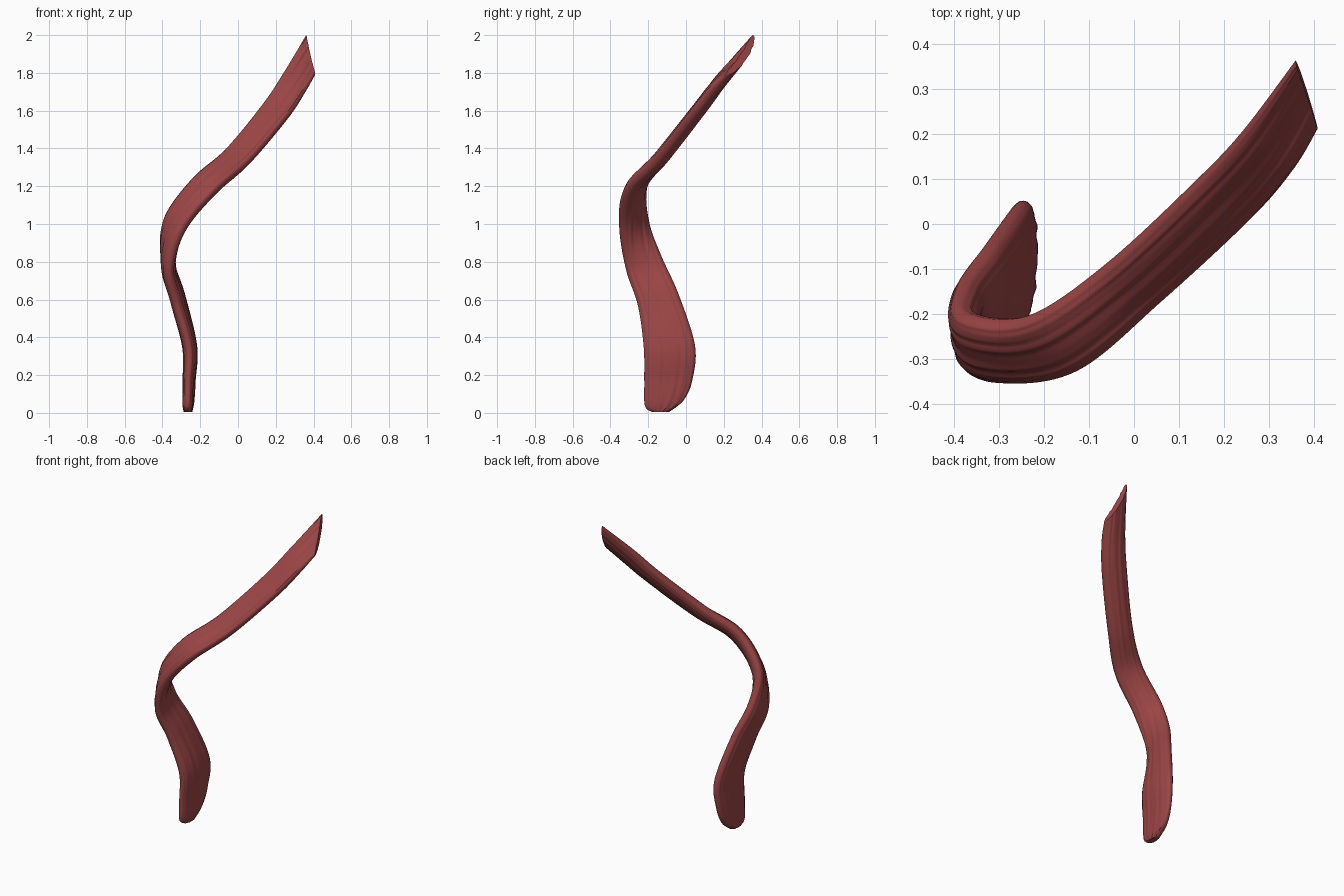
import bpy, bmesh, math
from mathutils import Vector

if "Cube" in bpy.data.objects:
    bpy.data.objects.remove(bpy.data.objects["Cube"])

# Sections from bottom to top: back/upper edge, front/lower edge, thickness, trough depth
SECTIONS = [
    ((-0.262, -0.09, 0.004), (-0.268, -0.180, 0.004), 0.040, 0.0),
    ((-0.260, -0.01, 0.070), (-0.267, -0.218, 0.040), 0.058, 0.0),
    ((-0.253, 0.035, 0.180), (-0.264, -0.221, 0.170), 0.064, 0.0),
    ((-0.250, 0.047, 0.360), (-0.262, -0.224, 0.350), 0.076, 0.0),
    ((-0.310, -0.040, 0.630), (-0.325, -0.255, 0.570), 0.076, 0.0),
    ((-0.375, -0.130, 0.830), (-0.365, -0.318, 0.760), 0.076, 0.0),
    ((-0.382, -0.203, 1.025), (-0.285, -0.347, 0.975), 0.078, 0.003),
    ((-0.242, -0.213, 1.230), (-0.118, -0.317, 1.170), 0.080, 0.004),
    ((-0.065, -0.098, 1.390), (0.065, -0.162, 1.330), 0.078, 0.005),
    ((0.135, 0.087, 1.635), (0.265, 0.023, 1.565), 0.074, 0.008),
    ((0.243, 0.200, 1.800), (0.356, 0.130, 1.700), 0.068, 0.012),
    ((0.360, 0.358, 1.998), (0.408, 0.215, 1.790), 0.040, 0.020),
]
SIDES, STEPS = 72, 12


def spline(values, i, f):
    """Catmull-Rom interpolation through the section values."""
    n = len(values) - 1
    a, b, c, d = (values[min(max(i + k, 0), n)] for k in (-1, 0, 1, 2))
    return 0.5 * (b * 2 + (c - a) * f + (a * 2 - b * 5 + c * 4 - d) * f * f
                  + (b * 3 - a - c * 3 + d) * f ** 3)


upper = [Vector(s[0]) for s in SECTIONS]
lower = [Vector(s[1]) for s in SECTIONS]
thick = [s[2] for s in SECTIONS]
trough = [s[3] for s in SECTIONS]

samples = []
for i in range(len(SECTIONS) - 1):
    for k in range(STEPS + (i == len(SECTIONS) - 2)):
        samples.append([spline(v, i, k / STEPS) for v in (upper, lower, thick, trough)])
centres = [(s[0] + s[1]) / 2 for s in samples]

# Loft of the twisting strap, with fine lengthwise fibres
bm = bmesh.new()
rings = []
last = len(samples) - 1
for j, (u, l, t, dip) in enumerate(samples):
    tangent = centres[min(j + 1, last)] - centres[max(j - 1, 0)]
    width = u - l
    normal = tangent.cross(width).normalized()
    ring = []
    for s in range(SIDES):
        a = math.tau * s / SIDES
        c, n = math.cos(a), math.sin(a)
        x = math.copysign(abs(c) ** 0.85, c)
        y = math.copysign(abs(n) ** 0.8, n)
        fibre = 0.0016 * math.sin(13 * a + 0.05 * j) + 0.0012 * math.sin(21 * a - 0.07 * j)
        depth = y * (t / 2 + fibre) - dip * (1 - x * x)
        ring.append(bm.verts.new(centres[j] + width * x / 2 + normal * depth))
    rings.append(ring)
for r, q in zip(rings, rings[1:]):
    for s in range(SIDES):
        e = (s + 1) % SIDES
        bm.faces.new((r[s], r[e], q[e], q[s]))

# End caps, bridged from edge to edge across the thickness
for ring in (rings[0], rings[-1]):
    h = SIDES // 2
    for s in range(h):
        quad = [ring[s], ring[s + 1], ring[(SIDES - s - 1) % SIDES], ring[(SIDES - s) % SIDES]]
        bm.faces.new(list(dict.fromkeys(quad)))
bmesh.ops.recalc_face_normals(bm, faces=bm.faces)

mesh = bpy.data.meshes.new("muscle_strap")
bm.to_mesh(mesh)
bm.free()
strap = bpy.data.objects.new("muscle_strap", mesh)
bpy.context.collection.objects.link(strap)

# Muscle red
red = bpy.data.materials.new("muscle_red")
red.diffuse_color = (0.33, 0.06, 0.06, 1)
red.use_nodes = True
red.node_tree.nodes["Principled BSDF"].inputs["Base Color"].default_value = red.diffuse_color
mesh.materials.append(red)

bpy.context.view_layer.objects.active = strap
strap.select_set(True)
bpy.ops.object.shade_smooth_by_angle(angle=math.radians(45))
